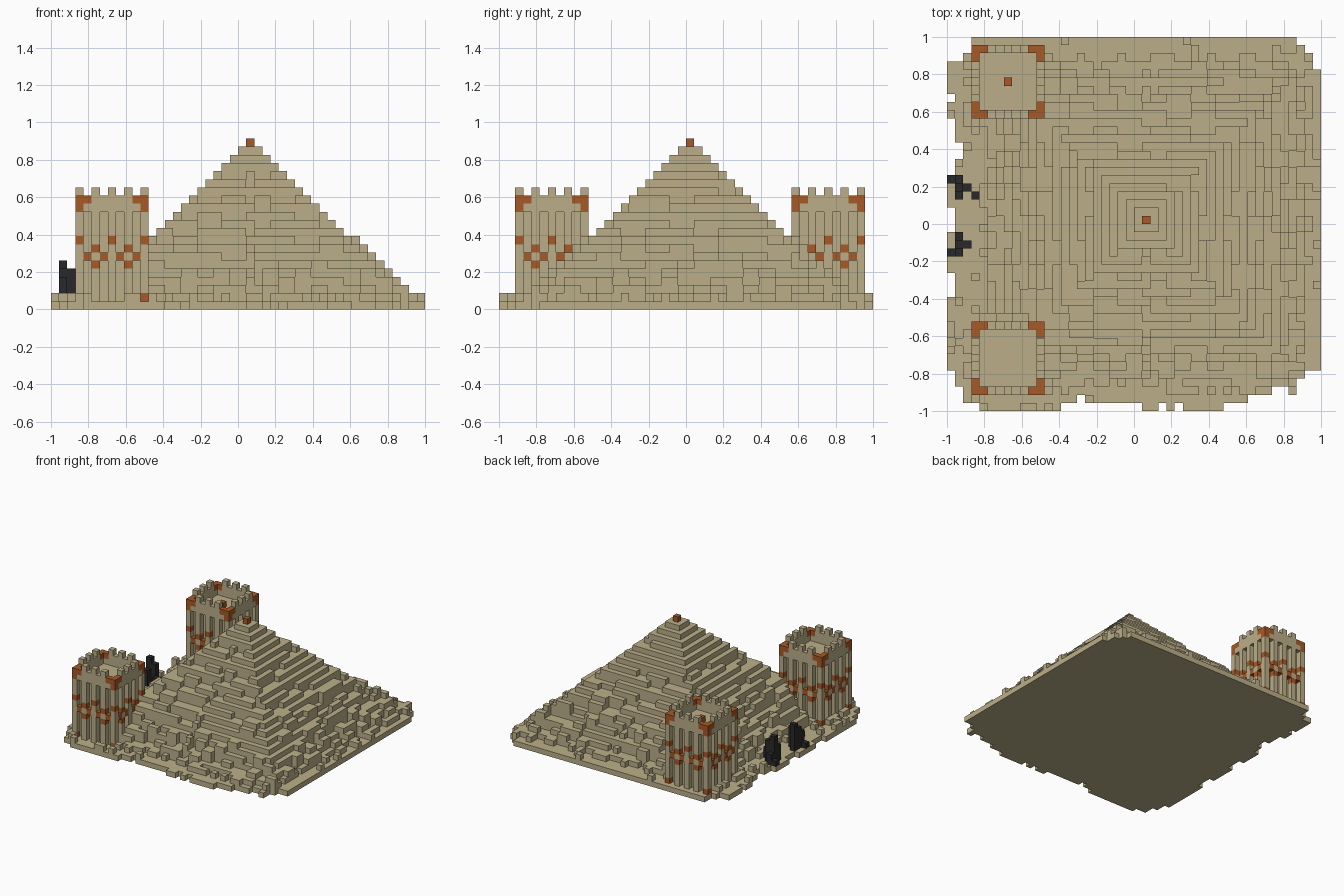
import bpy, bmesh, random
from mathutils import Vector

random.seed(7)
N = 46
S = 2 / N

if "Cube" in bpy.data.objects:
    bpy.data.objects.remove(bpy.data.objects["Cube"])


def make_material(name, colour):
    mat = bpy.data.materials.new(name)
    mat.use_nodes = True
    mat.diffuse_color = (*colour, 1)
    mat.node_tree.nodes["Principled BSDF"].inputs["Base Color"].default_value = (*colour, 1)
    return mat


SAND, ORANGE, BLACK = range(3)
MATERIALS = [make_material("sandstone", (0.50, 0.43, 0.25)),
             make_material("orange_clay", (0.39, 0.10, 0.02)),
             make_material("black_stone", (0.022, 0.022, 0.024))]


def block_object(name, cells):
    """Skin a dictionary of block cells with only its exposed faces."""
    bm = bmesh.new()
    corners = {}

    def corner(p):
        key = tuple(p)
        if key not in corners:
            corners[key] = bm.verts.new((p[0] * S - 1, p[1] * S - 1, p[2] * S))
        return corners[key]

    for cell, colour in cells.items():
        base = Vector(cell)
        for axis in range(3):
            u, v = Vector((0, 0, 0)), Vector((0, 0, 0))
            u[(axis + 1) % 3] = v[(axis + 2) % 3] = 1
            for side in (0, 1):
                step = list(cell)
                step[axis] += 2 * side - 1
                if tuple(step) in cells:
                    continue
                start = base.copy()
                start[axis] += side
                loop = [start, start + u, start + u + v, start + v]
                if not side:
                    loop.reverse()
                face = bm.faces.new([corner([int(c) for c in p]) for p in loop])
                face.material_index = colour
    mesh = bpy.data.meshes.new(name)
    bm.to_mesh(mesh)
    bm.free()
    for mat in MATERIALS:
        mesh.materials.append(mat)
    obj = bpy.data.objects.new(name, mesh)
    bpy.context.collection.objects.link(obj)
    return obj


def runs(pairs):
    return [value for value, count in pairs for _ in range(count)]


# Ragged outline: how far each edge is set in, as runs of (inset, length)
FRONT = runs([(5, 1), (3, 1), (1, 2), (0, 10), (1, 2), (2, 1), (1, 7), (0, 2), (1, 1), (0, 1),
              (1, 1), (0, 5), (1, 3), (2, 3), (3, 2), (2, 1), (4, 1), (5, 2)])
LEFT = runs([(0, 14), (1, 3), (0, 5), (1, 3), (0, 4), (1, 2), (2, 2), (1, 3), (0, 2), (1, 1),
             (0, 4), (2, 1), (3, 2)])
RIGHT = runs([(0, 42), (1, 2), (2, 1), (3, 1)])

APEX = (24, 23)
TOWER = 9
TOWER_CORNERS = {"front_tower": (3, 2), "back_tower": (3, 36)}


def on_ground(x, y):
    return y >= FRONT[x] and LEFT[y] <= x < N - RIGHT[y]


def under_tower(x, y):
    return any(tx <= x < tx + TOWER and ty <= y < ty + TOWER
               for tx, ty in TOWER_CORNERS.values())


# Stepped pyramid with uneven courses that crumble towards the rim
def brick_shift(d):
    if d < 4:
        return 0
    if d < 13:
        return random.choice((0, 0, 0, -1))
    return random.choice((0, 0, 1, -1))


pyramid = {}
course_shift = {}
for x in range(N):
    for y in range(N):
        if not on_ground(x, y):
            continue
        dx, dy = x - APEX[0], y - APEX[1]
        d = max(abs(dx), abs(dy))
        along = y if abs(dx) > abs(dy) else x
        side = (abs(dx) > abs(dy), dx > 0, dy > 0)
        brick = (d, side, along // (3 if d < 16 else 2))
        if brick not in course_shift:
            course_shift[brick] = brick_shift(d)
        rim = min(x, y, N - 1 - x, N - 1 - y)
        ground = 1 + (random.random() < (0.35 if rim > 1 else 0.12))
        height = max(ground, 21 - d + course_shift[brick])
        if under_tower(x, y):
            height = 0
        elif x < 4 and 17 < y < 30:
            height = 1
        for z in range(min(height, 20)):
            pyramid[x, y, z] = SAND
block_object("stepped_pyramid", pyramid)
block_object("pyramid_cap", {(*APEX, 20): ORANGE})

# Square towers: ribbed walls, clay lattice, parapet and battlements
LATTICE = {8: (0, 4, 8), 7: (2, 6), 6: (1, 3, 5, 7), 5: (2, 6)}
ROOF, RIM = 12, 14


def build_tower(name, tx, ty):
    cells = {}
    last = TOWER - 1
    for i in range(TOWER):
        for j in range(TOWER):
            outer = i in (0, last) or j in (0, last)
            corner = i in (0, last) and j in (0, last)
            along = j if i in (0, last) else i
            near_corner = along in (0, 1, last - 1, last)
            for z in range(RIM + 1):
                colour = SAND
                if not outer:
                    solid = z < ROOF
                else:
                    solid = z == 0 or along % 2 == 0 or ROOF <= z < RIM
                    if z in LATTICE and along in LATTICE[z]:
                        solid, colour = True, ORANGE
                    if z == RIM - 1 and near_corner or corner and z in (1, ROOF):
                        colour = ORANGE
                    if z == RIM and corner:
                        solid = False
                if solid:
                    cells[tx + i, ty + j, z] = colour
    if name == "back_tower":
        cells[tx + last // 2, ty + last // 2, ROOF] = ORANGE
    block_object(name, cells)


for name, (tx, ty) in TOWER_CORNERS.items():
    build_tower(name, tx, ty)


# Small dark statues on the open side, as columns of (x, y, bottom, top)
def build_statue(name, columns):
    block_object(name, {(x, y, z): BLACK for x, y, low, high in columns
                        for z in range(low, high)})


build_statue("front_statue", [(0, 19, 1, 2), (1, 19, 1, 4), (1, 20, 1, 5),
                              (1, 21, 1, 6), (2, 20, 1, 5)])
build_statue("back_statue", [(0, 28, 1, 2), (1, 28, 1, 3), (1, 27, 1, 6),
                             (2, 27, 1, 5), (1, 26, 1, 4), (3, 26, 1, 3)])
